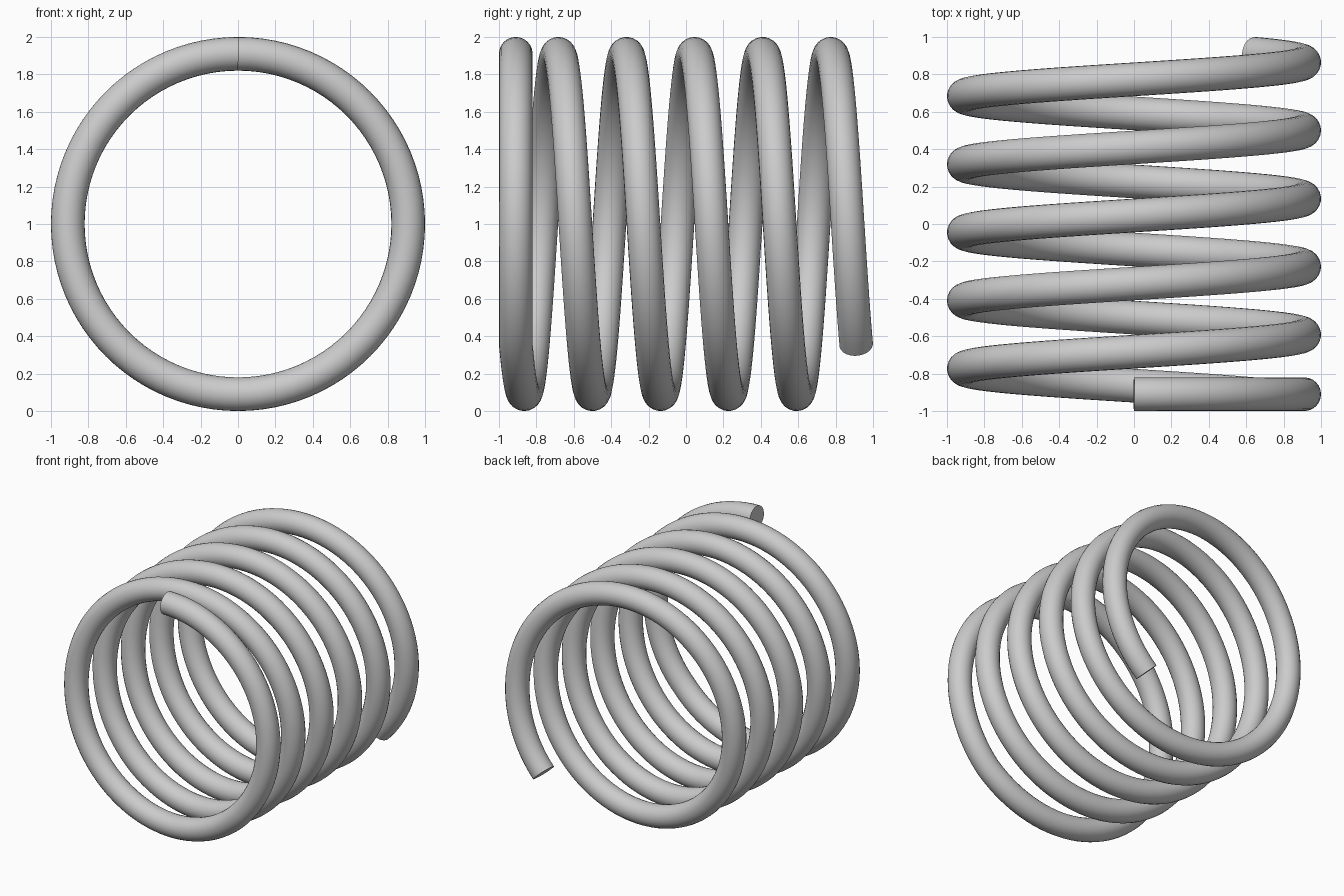
import bpy
from math import sin, cos, pi, radians

cube = bpy.data.objects.get("Cube")
if cube:
    bpy.data.objects.remove(cube, do_unlink=True)

COIL_RADIUS, WIRE_RADIUS = 0.91, 0.09
DEAD_TURNS, ACTIVE_TURNS = 0.375, 5.0   # flat closed end, then the rising coils
STEPS_PER_TURN = 96

# Plain grey steel
steel = bpy.data.materials.new("grey_steel")
steel.use_nodes = True
colour = (0.6, 0.6, 0.6, 1.0)
steel.diffuse_color = colour
steel.node_tree.nodes["Principled BSDF"].inputs["Base Color"].default_value = colour


def coil_point(turn):
    """Centre of the wire after a number of turns from the top."""
    angle = 2 * pi * turn
    rise = max(0.0, turn - DEAD_TURNS) / ACTIVE_TURNS
    y = (2 * rise - 1) * (1 - WIRE_RADIUS)
    return COIL_RADIUS * sin(angle), y, 1 + COIL_RADIUS * cos(angle), 1


# Helical path swept with a round, capped wire
curve = bpy.data.curves.new("coil_spring", "CURVE")
curve.dimensions = "3D"
curve.bevel_depth = WIRE_RADIUS
curve.bevel_resolution = 10
curve.use_fill_caps = True
path = curve.splines.new("POLY")
steps = round((DEAD_TURNS + ACTIVE_TURNS) * STEPS_PER_TURN)
path.points.add(steps)
for i, point in enumerate(path.points):
    point.co = coil_point(i / STEPS_PER_TURN)
curve.materials.append(steel)

spring = bpy.data.objects.new("coil_spring", curve)
bpy.context.collection.objects.link(spring)

# Turn the sweep into a mesh, smooth along the wire and sharp at the cut ends
bpy.ops.object.select_all(action="DESELECT")
spring.select_set(True)
bpy.context.view_layer.objects.active = spring
bpy.ops.object.convert(target="MESH")
bpy.ops.object.shade_smooth_by_angle(angle=radians(40))
